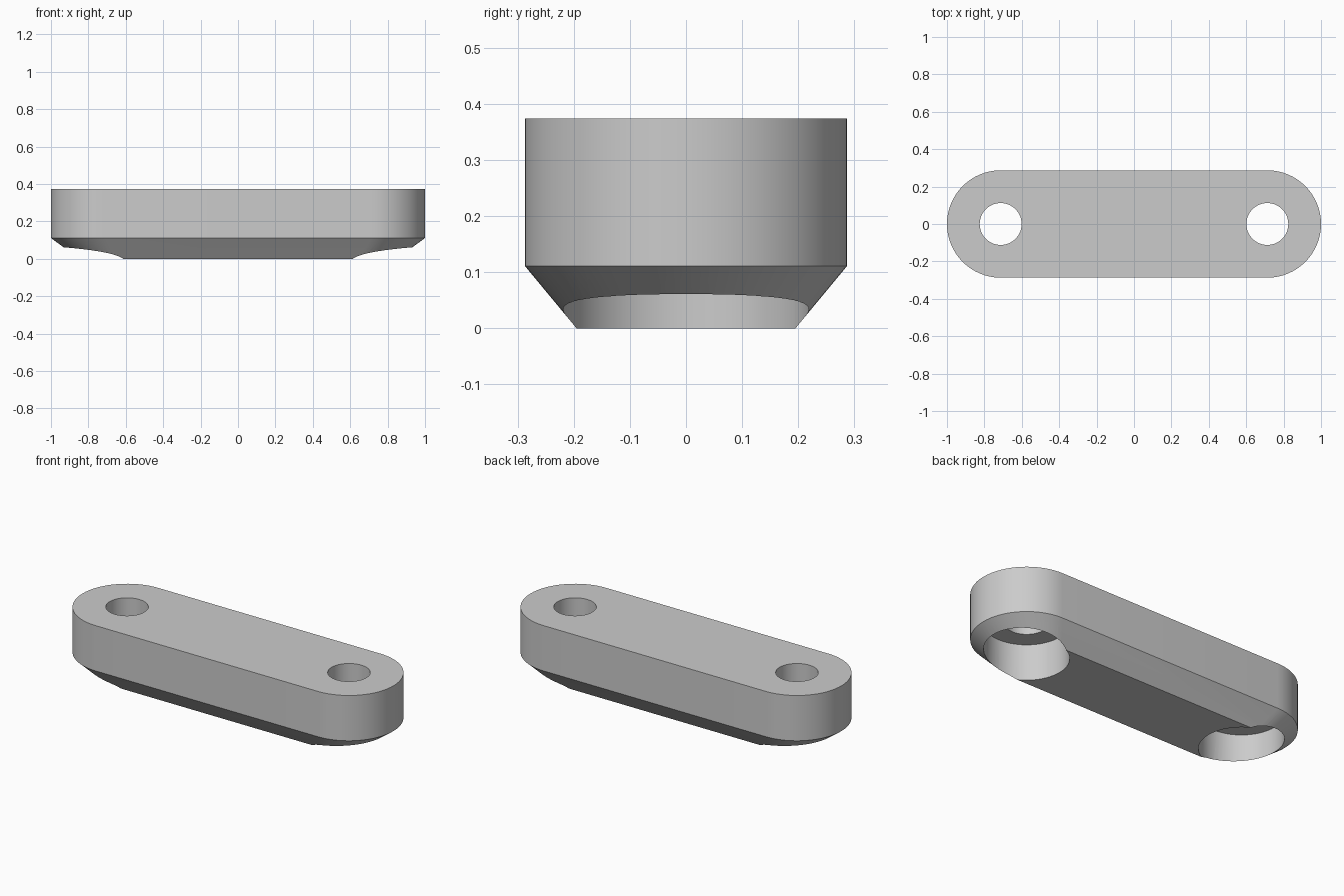
import bpy, bmesh, math

cube = bpy.data.objects.get("Cube")
if cube:
    bpy.data.objects.remove(cube, do_unlink=True)

HEIGHT = 0.374
HOLE_X = 0.713
SEGMENTS = 64

grey = bpy.data.materials.new("light_grey")
grey.use_nodes = True
colour = (0.6, 0.6, 0.6, 1)
grey.diffuse_color = colour
grey.node_tree.nodes["Principled BSDF"].inputs["Base Color"].default_value = colour


def slot_outline(centre, radius, z):
    """Rounded slot outline: two half circles joined by straight sides."""
    points = []
    half = SEGMENTS // 2
    for side, start in ((1, -math.pi / 2), (-1, math.pi / 2)):
        for i in range(half + 1):
            a = start + math.pi * i / half
            points.append((side * centre + radius * math.cos(a), radius * math.sin(a), z))
    return points


def circle_outline(x, radius, z):
    angles = [2 * math.pi * i / SEGMENTS for i in range(SEGMENTS)]
    return [(x + radius * math.cos(a), radius * math.sin(a), z) for a in angles]


def loft(name, outlines):
    """Closed solid through matching outlines, listed bottom to top."""
    bm = bmesh.new()
    rings = [[bm.verts.new(p) for p in outline] for outline in outlines]
    for low, high in zip(rings, rings[1:]):
        n = len(low)
        for i in range(n):
            j = (i + 1) % n
            bm.faces.new((low[i], low[j], high[j], high[i]))
    bm.faces.new(rings[0][::-1])
    bm.faces.new(rings[-1])
    mesh = bpy.data.meshes.new(name)
    bm.to_mesh(mesh)
    bm.free()
    mesh.materials.append(grey)
    obj = bpy.data.objects.new(name, mesh)
    bpy.context.collection.objects.link(obj)
    return obj


# Link plate with a tapered underside
plate = loft("link_plate", [
    slot_outline(0.653, 0.195, 0),
    slot_outline(HOLE_X, 0.287, 0.111),
    slot_outline(HOLE_X, 0.287, HEIGHT),
])

# Stepped bolt holes, wide from below and narrow through the top
bpy.context.view_layer.objects.active = plate
plate.select_set(True)
for side, label in ((1, "left"), (-1, "right")):
    x = side * HOLE_X
    steps = ((0.219, -0.1), (0.219, 0.207), (0.112, 0.207), (0.112, HEIGHT + 0.1))
    cutter = loft(label + "_hole_cutter", [circle_outline(x, r, z) for r, z in steps])
    cutter.hide_render = True
    cut = plate.modifiers.new(label + "_hole", "BOOLEAN")
    cut.operation = "DIFFERENCE"
    cut.solver = "EXACT"
    cut.object = cutter
    bpy.ops.object.modifier_apply(modifier=cut.name)
    bpy.data.objects.remove(cutter, do_unlink=True)

bpy.ops.object.shade_smooth_by_angle(angle=math.radians(25))
